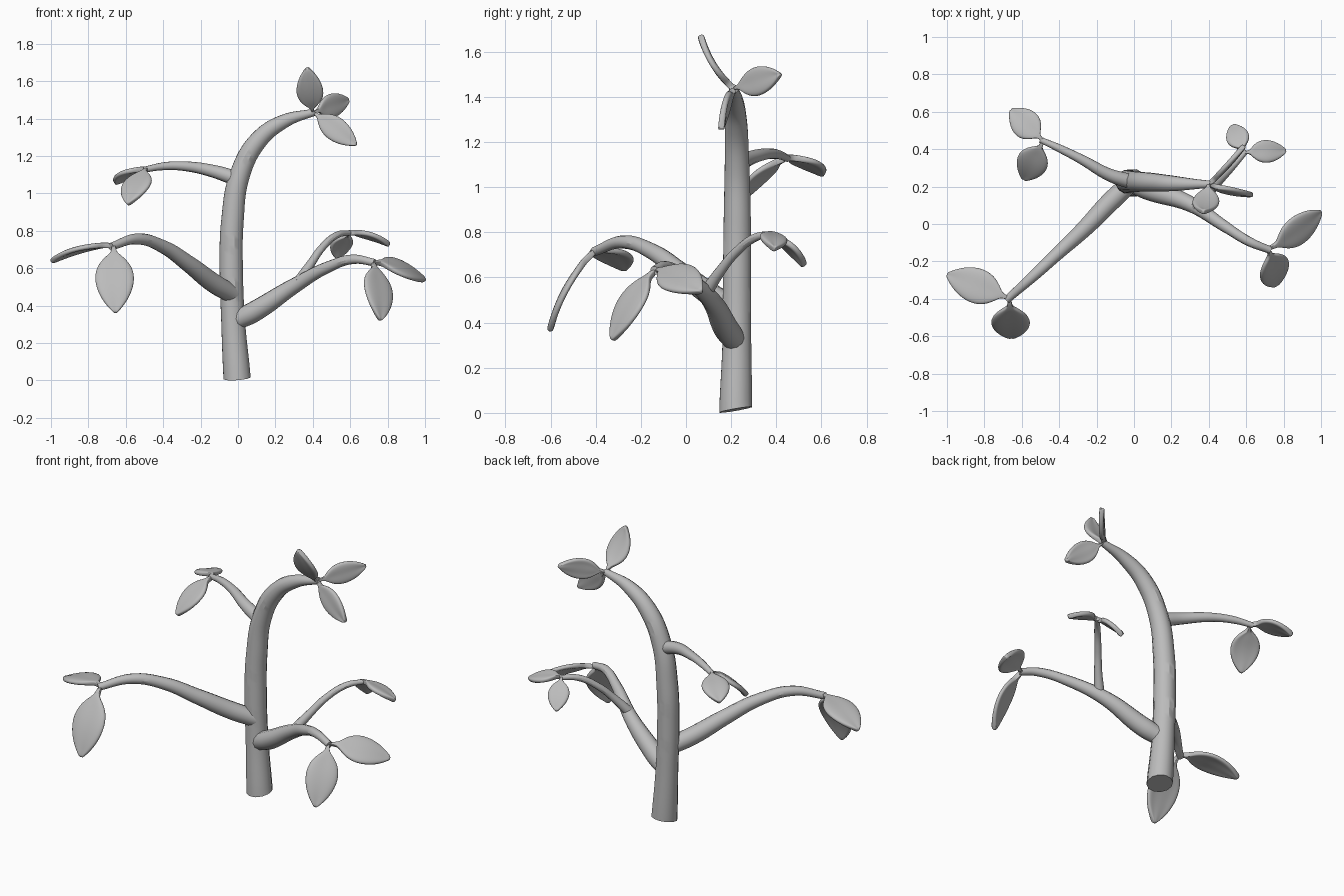
import bpy, bmesh
from mathutils import Vector

cube = bpy.data.objects.get("Cube")
if cube:
    bpy.data.objects.remove(cube, do_unlink=True)

GREY = (0.5, 0.5, 0.5, 1)
mat = bpy.data.materials.new("plain_grey")
mat.use_nodes = True
mat.diffuse_color = GREY
mat.node_tree.nodes["Principled BSDF"].inputs["Base Color"].default_value = GREY


def add_object(name, mesh):
    obj = bpy.data.objects.new(name, mesh)
    bpy.context.collection.objects.link(obj)
    mesh.materials.clear()
    mesh.materials.append(mat)
    for p in mesh.polygons:
        p.use_smooth = True
    bpy.ops.object.select_all(action="DESELECT")
    obj.select_set(True)
    bpy.context.view_layer.objects.active = obj
    return obj


def limb(name, points):
    """Tapered round tube through (x, y, z, radius) points."""
    curve = bpy.data.curves.new(name + "_path", "CURVE")
    curve.dimensions = "3D"
    curve.bevel_depth = 1
    curve.bevel_resolution = 4
    curve.resolution_u = 8
    curve.use_fill_caps = True
    spline = curve.splines.new("BEZIER")
    spline.radius_interpolation = "CARDINAL"
    spline.bezier_points.add(len(points) - 1)
    for bp, (x, y, z, r) in zip(spline.bezier_points, points):
        bp.co = (x, y, z)
        bp.radius = r
        bp.handle_left_type = bp.handle_right_type = "AUTO"
    temp = bpy.data.objects.new("temp_path", curve)
    bpy.context.collection.objects.link(temp)
    dg = bpy.context.evaluated_depsgraph_get()
    mesh = bpy.data.meshes.new_from_object(temp.evaluated_get(dg))
    bpy.data.objects.remove(temp, do_unlink=True)
    obj = add_object(name, mesh)
    bpy.ops.object.shade_smooth_by_angle()
    return obj


# Half-width of the leaf along its length, stalk first
OUTLINE = [(0, .1), (.13, .11), (.18, .36), (.3, .82), (.46, 1.03),
           (.63, .98), (.8, .72), (.93, .34), (1, .06)]
ACROSS = (-1, -.55, 0, .55, 1)


def leaf(name, base, tip, side, width, bend=.09):
    """Thick pointed leaf with a stalk, bowed along its length."""
    base, tip, side = Vector(base), Vector(tip), Vector(side)
    along = tip - base
    d = along.normalized()
    side = (side - d * side.dot(d)).normalized()
    normal = side.cross(d)
    if normal.z < 0:
        normal.negate()
    bm = bmesh.new()
    rows = []
    for u, w in OUTLINE:
        bow = bend * along.length * 4 * u * (1 - u)
        row = []
        for v in ACROSS:
            cup = -.06 * width * w * abs(v) ** 2      # rounded blade
            rib = -.006 if v == 0 and .2 < u < .95 else 0   # midrib groove
            row.append(bm.verts.new(base + along * u + side * (v * w * width / 2)
                                    + normal * (bow + cup + rib)))
        rows.append(row)
    for a, b in zip(rows, rows[1:]):
        for i in range(len(ACROSS) - 1):
            bm.faces.new((a[i], a[i + 1], b[i + 1], b[i]))
    bmesh.ops.recalc_face_normals(bm, faces=bm.faces)
    mesh = bpy.data.meshes.new(name)
    bm.to_mesh(mesh)
    bm.free()
    obj = add_object(name, mesh)
    solid = obj.modifiers.new("thickness", "SOLIDIFY")
    solid.thickness = .028
    solid.offset = 0
    sub = obj.modifiers.new("rounding", "SUBSURF")
    sub.levels = sub.render_levels = 2


# Trunk, with a slightly slanted cut at the foot
trunk = limb("trunk", [
    (-.005, .22, .014, .075), (-.025, .225, .3, .066), (-.036, .226, .6, .064),
    (-.03, .227, .85, .062), (.01, .226, 1.1, .056), (.11, .222, 1.285, .05),
    (.245, .215, 1.385, .038), (.41, .212, 1.435, .02)])
for v in trunk.data.vertices:
    if v.co.z < .03:
        v.co.z += (v.co.y - .22) * .19

# Branches
limb("lower_right_branch", [
    (-.03, .21, .46, .05), (-.13, .115, .52, .052), (-.26, -.02, .62, .045),
    (-.4, -.15, .715, .036), (-.54, -.28, .757, .029), (-.68, -.405, .715, .021)])
limb("lower_left_branch", [
    (-.02, .22, .315, .05), (.09, .18, .37, .056), (.3, .107, .505, .042),
    (.49, -.016, .61, .03), (.62, -.096, .648, .025), (.73, -.14, .63, .02)])
limb("left_side_twig", [
    (.32, .08, .52, .03), (.39, .15, .625, .023), (.45, .22, .71, .02),
    (.53, .31, .778, .018), (.6, .39, .79, .014)])
limb("upper_back_branch", [
    (-.01, .225, 1.08, .04), (-.13, .262, 1.118, .034), (-.28, .345, 1.145, .026),
    (-.4, .405, 1.145, .021), (-.5, .45, 1.127, .016)])

# Leaves at the branch ends
leaf("lower_right_hanging_leaf", (-.665, -.4, .72), (-.655, -.605, .36), (1, 0, 0), .21)
leaf("lower_right_outer_leaf", (-.66, -.4, .72), (-1, -.27, .635), (.39, .92, 0), .19)
leaf("lower_left_hanging_leaf", (.715, -.13, .635), (.76, -.325, .32), (.8, .5, -.235), .185)
leaf("lower_left_outer_leaf", (.72, -.13, .63), (1, .07, .535), (-.117, .266, .19), .18)
leaf("twig_back_leaf", (.59, .38, .79), (.527, .525, .65), (1, .39, 0), .125)
leaf("twig_outer_leaf", (.585, .38, .79), (.812, .39, .725), (0, 1, -.2), .125)
leaf("upper_back_hanging_leaf", (-.485, .445, 1.13), (-.588, .24, .94), (.85, -.45, 0), .17)
leaf("upper_back_outer_leaf", (-.485, .445, 1.13), (-.658, .61, 1.055), (.7, .7, 0), .16)
leaf("top_upright_leaf", (.4, .215, 1.43), (.37, .065, 1.675), (1, 0, 0), .145, -.06)
leaf("top_back_leaf", (.4, .215, 1.435), (.59, .42, 1.5), (-.15, -.1, .95), .13, .04)
leaf("top_drooping_leaf", (.4, .215, 1.435), (.635, .155, 1.258), (.6, .05, .77), .13, .05)
